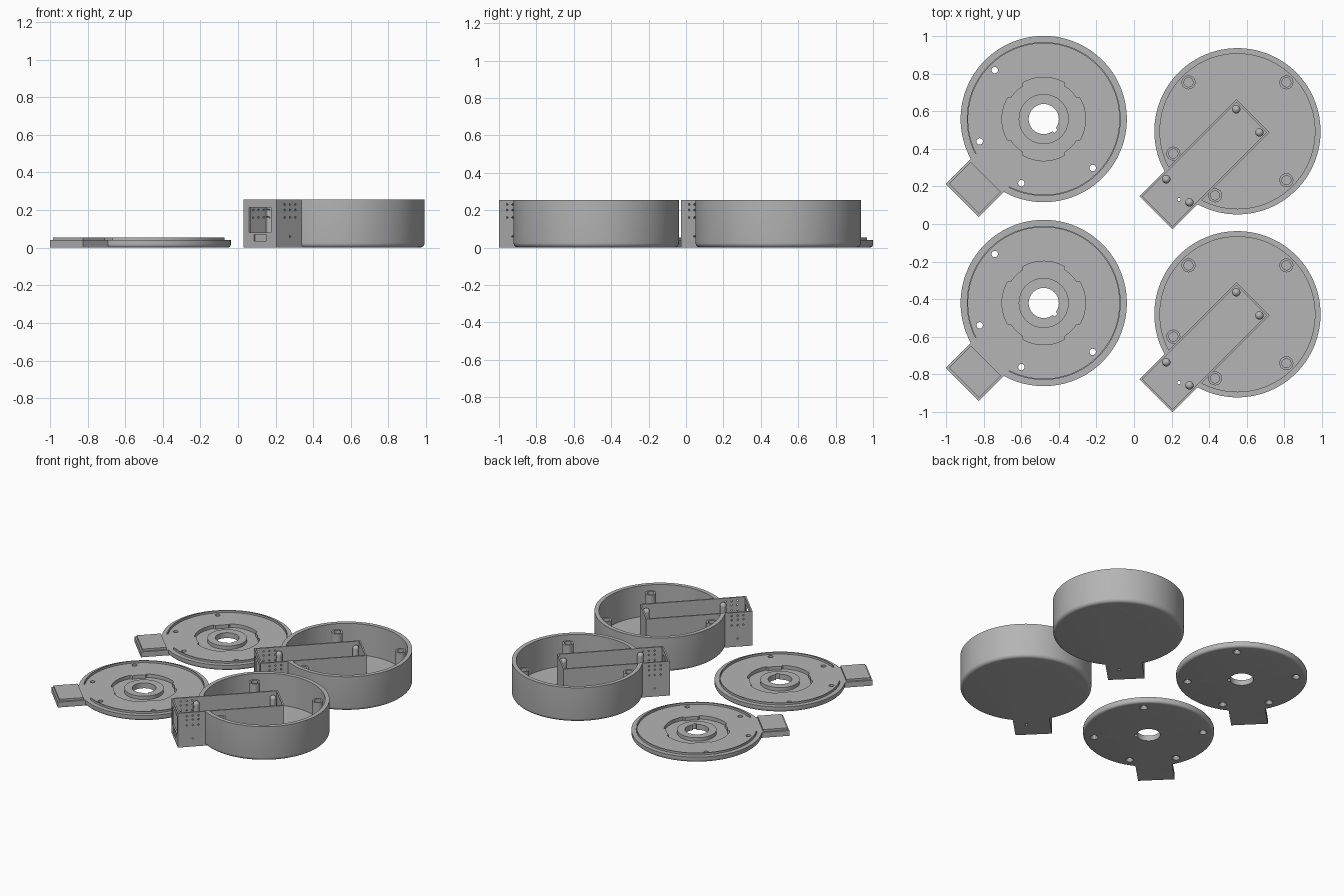
import bpy, bmesh, math
from mathutils import Matrix, Vector

cube = bpy.data.objects.get("Cube")
if cube:
    bpy.data.objects.remove(cube)

grey = bpy.data.materials.new("plain_grey")
grey.use_nodes = True
colour = (0.46, 0.46, 0.46, 1)
grey.diffuse_color = colour
grey.node_tree.nodes["Principled BSDF"].inputs["Base Color"].default_value = colour

R = 0.442          # outer radius of case and lid
H = 0.255          # case height
LID = 0.04         # lid thickness
TAB = 0.612        # reach of the tab along local +x
HALF = 0.124       # half width of the tab
SCREWS = [(-0.368, 0), (0, -0.368), (0, 0.368), (0.325, -0.157), (0.325, 0.157)]


def make(name, bm):
    bmesh.ops.recalc_face_normals(bm, faces=bm.faces)
    mesh = bpy.data.meshes.new(name)
    bm.to_mesh(mesh)
    bm.free()
    mesh.materials.append(grey)
    ob = bpy.data.objects.new(name, mesh)
    bpy.context.collection.objects.link(ob)
    return ob


def box(x0, x1, y0, y1, z0, z1):
    bm = bmesh.new()
    bmesh.ops.create_cube(bm, size=1)
    for v in bm.verts:
        v.co = ((x0 + x1) / 2 + v.co.x * (x1 - x0),
                (y0 + y1) / 2 + v.co.y * (y1 - y0),
                (z0 + z1) / 2 + v.co.z * (z1 - z0))
    return make("box", bm)


def rod(x, y, z0, z1, r, r_top=None, sides=32, turn=None):
    bm = bmesh.new()
    bmesh.ops.create_cone(bm, cap_ends=True, segments=sides, radius1=r,
                          radius2=r if r_top is None else r_top, depth=z1 - z0)
    bmesh.ops.translate(bm, verts=bm.verts, vec=(x, y, (z0 + z1) / 2))
    if turn:
        bmesh.ops.transform(bm, matrix=turn, verts=bm.verts)
    return make("rod", bm)


def lathe(profile, steps=128):
    bm = bmesh.new()
    vs = [bm.verts.new((r, 0, z)) for r, z in profile]
    es = [bm.edges.new(pair) for pair in zip(vs, vs[1:] + vs[:1])]
    bmesh.ops.spin(bm, geom=vs + es, cent=(0, 0, 0), axis=(0, 0, 1),
                   angle=math.tau, steps=steps, use_duplicate=False)
    bmesh.ops.remove_doubles(bm, verts=bm.verts, dist=1e-5)
    return make("lathe", bm)


def prism(radius_at, z0, z1, steps=144):
    bm = bmesh.new()
    vs = []
    for i in range(steps):
        a = math.tau * i / steps
        r = radius_at(a)
        vs.append(bm.verts.new((r * math.cos(a), r * math.sin(a), z0)))
    face = bm.faces.new(vs)
    up = bmesh.ops.extrude_face_region(bm, geom=[face])["geom"]
    bmesh.ops.translate(bm, vec=(0, 0, z1 - z0),
                        verts=[g for g in up if isinstance(g, bmesh.types.BMVert)])
    return make("prism", bm)


def combine(ob, tool, operation):
    mod = ob.modifiers.new("combine", 'BOOLEAN')
    mod.operation, mod.object, mod.solver = operation, tool, 'EXACT'
    bpy.context.view_layer.update()
    graph = bpy.context.evaluated_depsgraph_get()
    mesh = bpy.data.meshes.new_from_object(ob.evaluated_get(graph))
    ob.modifiers.clear()
    ob.data = mesh
    bpy.data.objects.remove(tool)


def add(ob, tool):
    combine(ob, tool, 'UNION')


def cut(ob, tool):
    combine(ob, tool, 'DIFFERENCE')


def rounded(r, size):
    # quarter round at the bottom outer edge
    return [(r - size + size * math.sin(a), size - size * math.cos(a))
            for a in (math.pi / 2 * i / 5 for i in range(6))]


def finish(ob, name, places):
    ob.name = ob.data.name = name + "_front"
    bpy.ops.object.select_all(action='DESELECT')
    ob.select_set(True)
    bpy.context.view_layer.objects.active = ob
    bpy.ops.object.shade_smooth_by_angle(angle=math.radians(30))
    twin = ob.copy()
    twin.name = name + "_back"
    bpy.context.collection.objects.link(twin)
    for o, (x, y) in zip((ob, twin), places):
        o.location = (x, y, 0)
        o.rotation_euler.z = math.radians(225)


# Lid: disc with a rounded lower edge, and a tab
lid = lathe([(0, 0)] + rounded(R, 0.018) + [(R, LID), (0, LID)])
add(lid, box(0.3, TAB, -HALF, HALF, 0, LID))
add(lid, box(0.435, TAB - 0.012, -HALF + 0.012, HALF - 0.012, 0.02, 0.055))

# Locating ridge, open at the tab
ridge = lathe([(0.402, 0.03), (0.409, 0.03), (0.409, 0.055), (0.402, 0.055)])
cut(ridge, box(0.1, 0.5, -HALF, HALF, 0, 0.1))
add(lid, ridge)


# Ring recess around the hub, wider on four arcs
def recess_radius(a):
    off = (a + math.pi / 4) % (math.pi / 2)
    return 0.222 if abs(off - math.pi / 2 * round(off / (math.pi / 2))) < 0.55 else 0.207


recess = prism(recess_radius, 0.014, 0.1)
cut(recess, rod(0, 0, 0, 0.2, 0.133, sides=64))
cut(lid, recess)

# Centre hole with its key slot
cut(lid, rod(0, 0, -0.1, 0.1, 0.08, sides=64))
cut(lid, box(-0.012, 0.012, 0.05, 0.092, -0.1, 0.1))

# Countersunk screw holes
for x, y in SCREWS:
    cut(lid, rod(x, y, -0.1, 0.1, 0.017))
    cut(lid, rod(x, y, -0.01, 0.016, 0.034, 0.017))

finish(lid, "lid", [(-0.48, -0.42), (-0.48, 0.558)])

# Case: round cup
INNER, FLOOR = 0.412, 0.025
case = lathe([(0, 0)] + rounded(R, 0.025)
             + [(R, H), (INNER, H), (INNER, FLOOR), (0, FLOOR)])

# Long open compartment crossing the cup wall
WALL = 0.011
add(case, box(-0.117, TAB, -HALF, HALF, 0, H))
cut(case, box(-0.117 + WALL, TAB - WALL, -HALF + WALL, HALF - WALL, FLOOR, H + 0.1))

# Screw posts in the cup
for x, y in SCREWS:
    add(case, rod(x, y, 0.01, 0.215, 0.037))
    cut(case, rod(x, y, 0.06, 0.3, 0.024))

# Domed pegs in the compartment corners
for x in (-0.078, 0.448):
    for y in (-0.087, 0.087):
        bm = bmesh.new()
        bmesh.ops.create_uvsphere(bm, u_segments=24, v_segments=12, radius=0.022)
        bmesh.ops.translate(bm, verts=bm.verts, vec=(x, y, 0.215))
        peg = make("peg", bm)
        add(peg, rod(x, y, 0.01, 0.215, 0.022, sides=24))
        add(case, peg)

# Window and socket in the end wall, drain hole in the floor
cut(case, box(TAB - 0.03, TAB + 0.05, -0.082, 0.082, 0.08, 0.215))
cut(case, box(TAB - 0.006, TAB + 0.05, -0.045, 0.045, 0.035, 0.07))
cut(case, rod(0.476, 0.037, -0.1, 0.1, 0.009))

# Small vent holes through both side walls of the compartment
sideways = Matrix.Rotation(math.pi / 2, 4, 'X')
for x in (0.47, 0.51, 0.55):
    for z in (0.06, 0.16, 0.2, 0.23):
        if z > 0.1 or x == 0.51:
            cut(case, rod(x, z, -0.2, 0.2, 0.006, sides=8, turn=sideways))

finish(case, "case", [(0.55, -0.48), (0.55, 0.493)])
